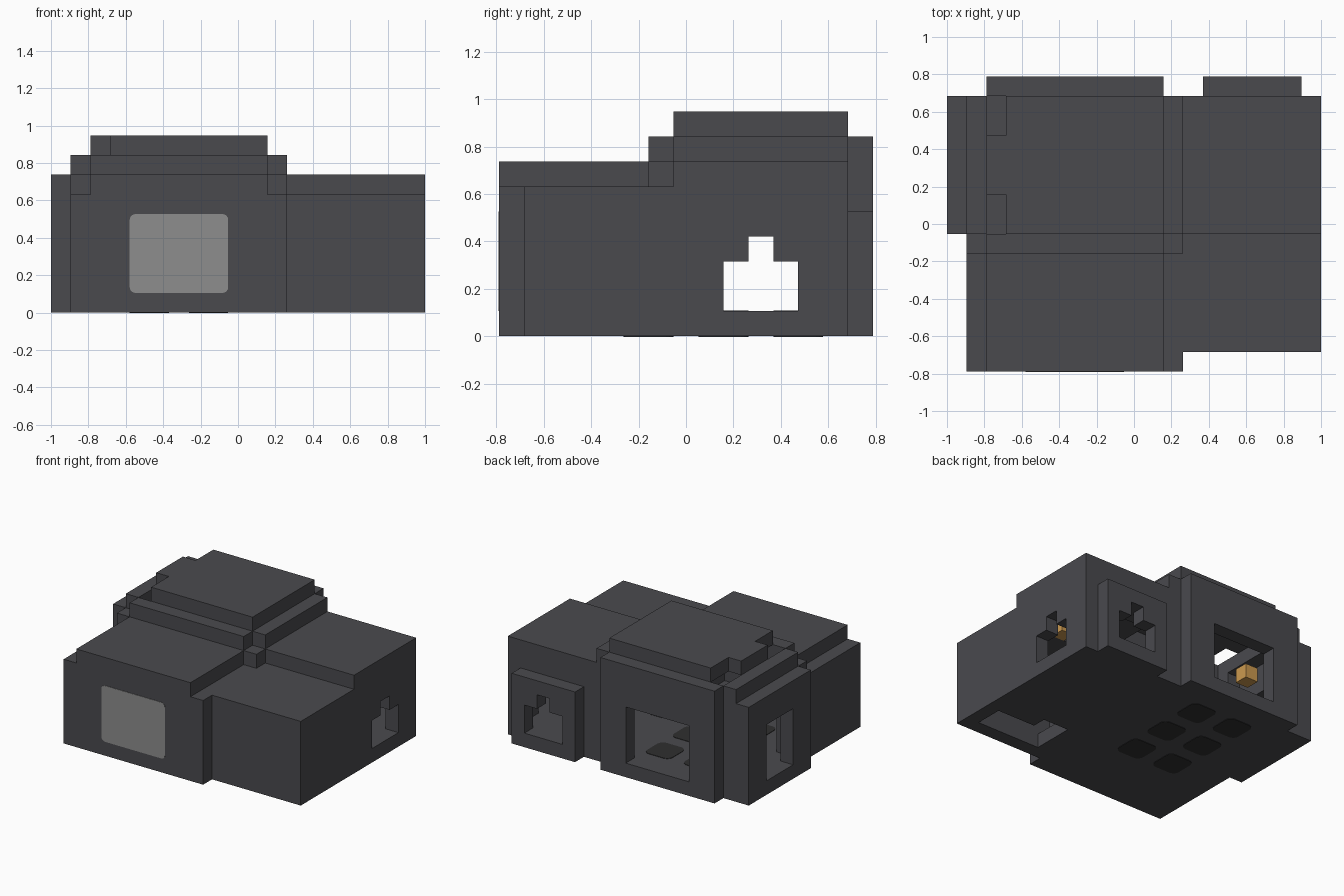
import bpy, bmesh, math
from mathutils import Vector

if "Cube" in bpy.data.objects:
    bpy.data.objects.remove(bpy.data.objects["Cube"], do_unlink=True)

U = 2 / 19                                   # one block
ORIGIN = Vector((-1, -7.5 * U, 0))


def material(name, color):
    m = bpy.data.materials.new(name)
    m.use_nodes = True
    m.diffuse_color = (*color, 1)
    m.node_tree.nodes["Principled BSDF"].inputs["Base Color"].default_value = (*color, 1)
    return m


STONE = material("charcoal stone", (0.068, 0.068, 0.076))
PANE = material("grey pane", (0.27, 0.27, 0.27))
TILE = material("dark tile", (0.028, 0.028, 0.028))
GOLD = material("warm gold", (0.6, 0.32, 0.08))


def box(x, y, z):
    return {(i, j, k) for i in range(*x) for j in range(*y) for k in range(*z)}


def block_part(name, cells, solid, mat):
    """Mesh of the faces of these cells that touch open air."""
    bm = bmesh.new()
    cache = {}

    def vert(p):
        if p not in cache:
            cache[p] = bm.verts.new(ORIGIN + Vector(p) * U)
        return cache[p]

    for cell in sorted(cells):
        for axis in range(3):
            for side in (0, 1):
                near = list(cell)
                near[axis] += 2 * side - 1
                if tuple(near) in solid:
                    continue
                a, b = (axis + 1) % 3, (axis + 2) % 3
                ring = []
                for da, db in ((0, 0), (1, 0), (1, 1), (0, 1)):
                    p = list(cell)
                    p[axis] += side
                    p[a] += da
                    p[b] += db
                    ring.append(vert(tuple(p)))
                bm.faces.new(ring if side else ring[::-1])
    bmesh.ops.dissolve_limit(bm, angle_limit=0.01, verts=bm.verts[:], edges=bm.edges[:])
    finish(name, bm, mat)


def finish(name, bm, mat):
    mesh = bpy.data.meshes.new(name)
    bm.to_mesh(mesh)
    bm.free()
    mesh.materials.append(mat)
    obj = bpy.data.objects.new(name, mesh)
    bpy.context.collection.objects.link(obj)
    return obj


def rounded_plate(name, center, size, axis, mat, radius=0.03, thick=0.006):
    """Thin rounded rectangle facing along y or z."""
    bm = bmesh.new()
    w, h = size[0] / 2 - radius, size[1] / 2 - radius
    ring = []
    for q, (sx, sy) in enumerate(((1, 1), (-1, 1), (-1, -1), (1, -1))):
        for s in range(6):
            t = (q + s / 5) * math.pi / 2
            u, v = sx * w + radius * math.cos(t), sy * h + radius * math.sin(t)
            off = (u, v, -thick / 2) if axis == "z" else (u, thick / 2, v)
            ring.append(bm.verts.new(Vector(center) + Vector(off)))
    face = bm.faces.new(ring)
    out = bmesh.ops.extrude_face_region(bm, geom=[face])
    move = Vector((0, 0, thick)) if axis == "z" else Vector((0, -thick, 0))
    bmesh.ops.translate(bm, vec=move, verts=[g for g in out["geom"] if isinstance(g, bmesh.types.BMVert)])
    bmesh.ops.recalc_face_normals(bm, faces=bm.faces[:])
    finish(name, bm, mat)


# Outer mass: main hall, side wing, annex and the stepped roof tiers
mass = (box((1, 12), (0, 14), (0, 6)) | box((2, 11), (0, 6), (6, 7))
        | box((1, 12), (6, 14), (6, 7)) | box((0, 1), (7, 14), (0, 7))
        | box((2, 11), (6, 7), (7, 8)) | box((1, 12), (7, 14), (7, 8))
        | box((3, 11), (7, 14), (8, 9)) | box((2, 3), (9, 12), (8, 9))
        | box((2, 11), (14, 15), (0, 8))
        | box((12, 19), (1, 14), (0, 6)) | box((12, 19), (7, 14), (6, 7))
        | box((13, 18), (14, 15), (0, 5)))

# Rooms: one block of wall, floor and roof is left around them
rooms = (box((2, 11), (1, 14), (1, 6)) | box((2, 11), (7, 14), (1, 8))
         | box((1, 2), (8, 13), (1, 7))
         | box((12, 18), (2, 13), (1, 5)) | box((12, 18), (7, 13), (1, 6))
         | box((13, 18), (13, 14), (1, 4))
         | box((11, 12), (8, 13), (1, 6)))


# Openings: wide back window, wing window, two stepped windows, floor hatch
openings = (box((4, 9), (14, 15), (1, 5)) | box((0, 1), (9, 12), (1, 5))
            | box((18, 19), (9, 12), (1, 3)) | box((18, 19), (10, 11), (3, 4))
            | box((14, 17), (13, 15), (1, 3)) | box((15, 16), (13, 15), (3, 4))
            | box((13, 18), (2, 4), (0, 1)) | box((13, 15), (4, 5), (0, 1)))

shell = mass - rooms - openings
floor = {c for c in shell if c[2] == 0}
roof = {c for c in shell if c[2] >= 6 or (c[2] == 5 and 12 <= c[0] < 18 and 2 <= c[1] < 7)}
annex = {c for c in shell - floor - roof if c[0] >= 12}
hall = shell - floor - roof - annex
for name, cells in (("floor", floor), ("roof", roof), ("annex_walls", annex), ("hall_walls", hall)):
    block_part(name, cells, shell, STONE)

# Gold lamps
for name, at in (("hall_lamp", (2, 10, 5)), ("annex_lamp", (15, 7, 5))):
    block_part(name, {at}, set(), GOLD)

# Front pane, on the outer and inner side of the wall
for name, y in (("front_pane", 0), ("front_pane_inside", 1)):
    center = ORIGIN + Vector((6.5, y, 3)) * U
    rounded_plate(name, center, (5 * U, 4 * U), "y", PANE)

# Floor tiles, on both sides of the floor
for i in (5, 8):
    for j in (6, 9, 12):
        for side, z in (("under", 0), ("top", 1)):
            center = ORIGIN + Vector((i, j, z)) * U
            rounded_plate(f"floor_tile_{side}_{i}_{j}", center, (2 * U, 2 * U), "z", TILE, 0.045)
